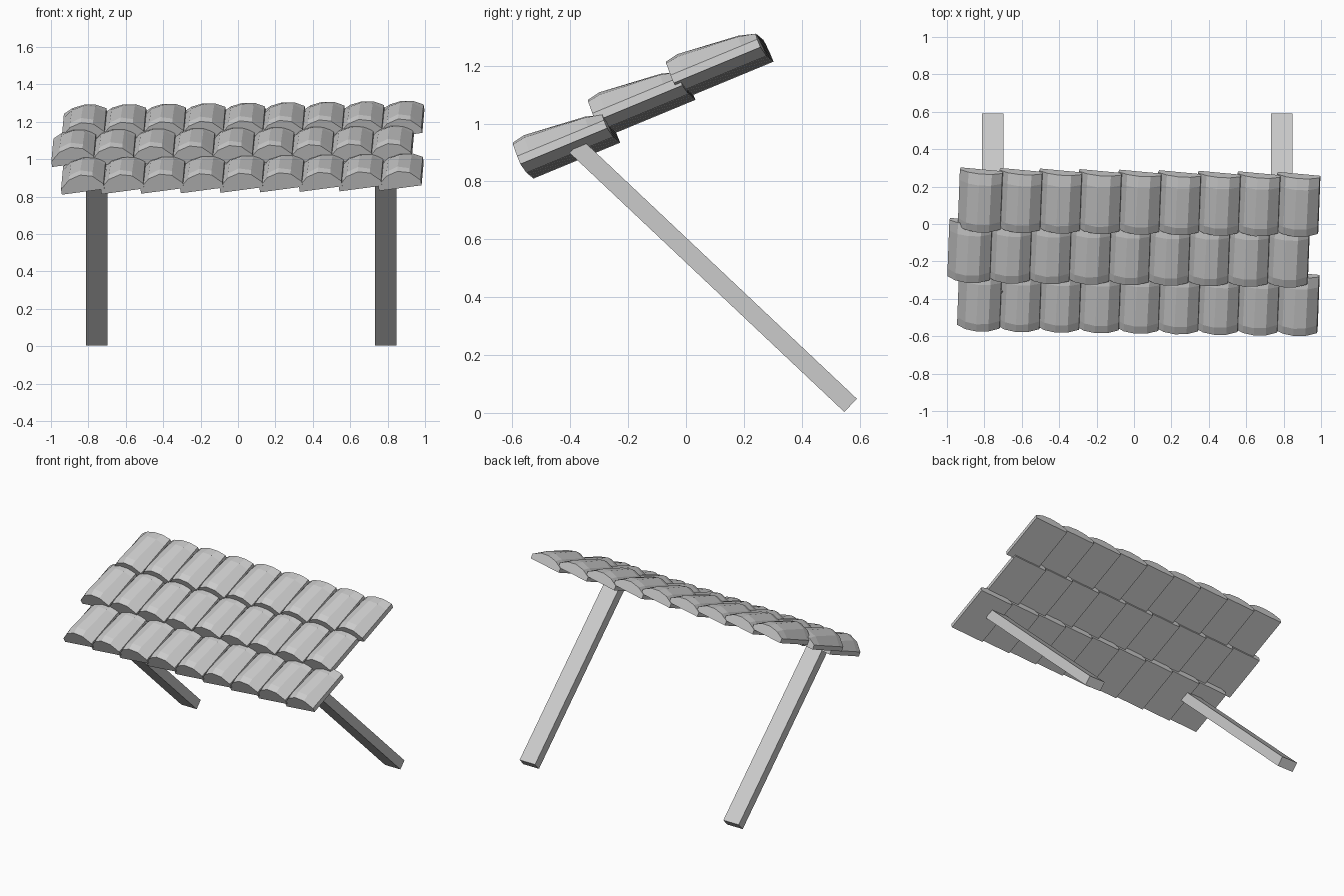
import bpy, bmesh
from math import radians, atan2
from mathutils import Vector, Matrix

if "Cube" in bpy.data.objects:
    bpy.data.objects.remove(bpy.data.objects["Cube"])

W, L, T = 0.23, 0.325, 0.03           # tile width, length, side thickness
ACROSS = [(-1, 0), (-0.55, 0.72), (0, 1), (0.55, 0.76), (1, 0)]
ALONG = [(0, 0.068), (0.045, 0.077), (0.265, 0.055), (L, 0.037)]


def tile_mesh():
    """Flat-bottomed roof tile with a faceted, tapering arched top."""
    bm = bmesh.new()
    top = [[bm.verts.new((x * W / 2, u, T + rise * h)) for x, h in ACROSS]
           for u, rise in ALONG]
    base = [[bm.verts.new((s * W / 2, u, 0)) for s in (-1, 1)] for u, _ in ALONG]
    for j in range(len(ALONG) - 1):
        for i in range(len(ACROSS) - 1):
            bm.faces.new((top[j][i], top[j][i + 1], top[j + 1][i + 1], top[j + 1][i]))
        bm.faces.new((base[j][0], base[j + 1][0], base[j + 1][1], base[j][1]))
        bm.faces.new((base[j][0], top[j][0], top[j + 1][0], base[j + 1][0]))
        bm.faces.new((base[j][1], base[j + 1][1], top[j + 1][-1], top[j][-1]))
    for j in (0, -1):                  # arched front and back ends
        bm.faces.new([base[j][0], base[j][1]] + top[j][::-1])
    bmesh.ops.recalc_face_normals(bm, faces=bm.faces)
    me = bpy.data.meshes.new("roof_tile")
    bm.to_mesh(me)
    bm.free()
    return me


# Three staggered rows of overlapping tiles, each pitched, turned and rolled
mesh = tile_mesh()
turn = (Matrix.Rotation(radians(22.5), 4, 'X') @ Matrix.Rotation(radians(-2), 4, 'Z')
        @ Matrix.Rotation(radians(-9), 4, 'Y'))
first, last = Vector((-0.828, -0.538, 0.825)), Vector((0.868, -0.562, 0.845))
rows = [(0, 0, 0), (-0.052, 0.26, 0.148), (0.004, 0.53, 0.28)]
for r, offset in enumerate(rows):
    for i in range(9):
        ob = bpy.data.objects.new(f"roof_tile_{r + 1}_{i + 1}", mesh)
        ob.matrix_world = Matrix.Translation(first.lerp(last, i / 8) + Vector(offset)) @ turn
        bpy.context.collection.objects.link(ob)

# Slanted support posts
foot, head = Vector((0, 0.569, 0.026)), Vector((0, -0.381, 0.922))
axis = head - foot
for name, x in (("left_post", -0.755), ("right_post", 0.79)):
    mid = (foot + head) / 2
    bpy.ops.mesh.primitive_cube_add(size=1, location=(x, mid.y, mid.z),
                                    rotation=(atan2(-axis.y, axis.z), 0, 0))
    post = bpy.context.object
    post.name = name
    post.scale = (0.117, 0.063, axis.length)
